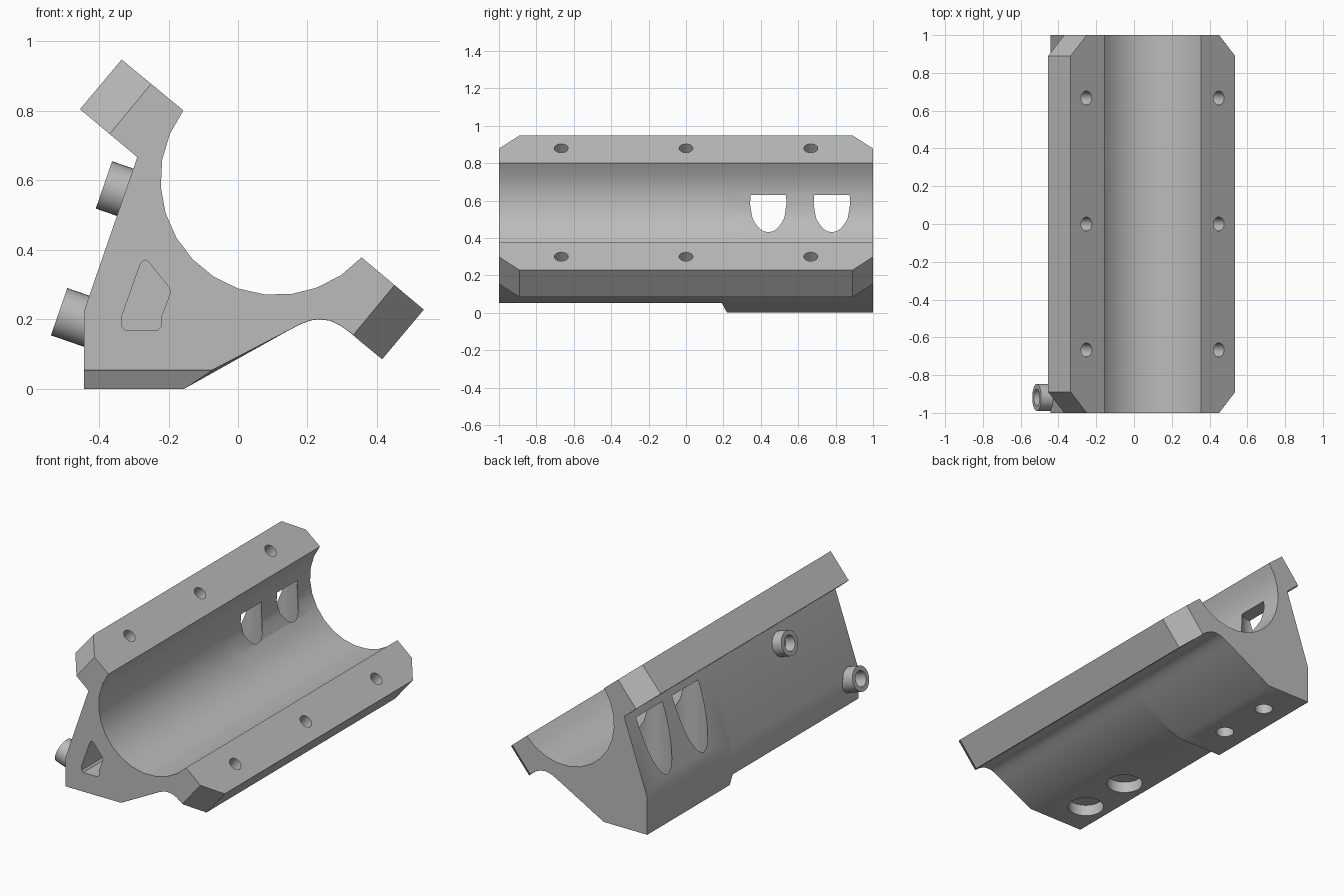
import bpy, bmesh, math
from mathutils import Vector

if "Cube" in bpy.data.objects:
    bpy.data.objects.remove(bpy.data.objects["Cube"], do_unlink=True)

grey = bpy.data.materials.new("plain grey")
grey.use_nodes = True
grey.diffuse_color = (0.5, 0.5, 0.5, 1)
grey.node_tree.nodes["Principled BSDF"].inputs["Base Color"].default_value = (0.5, 0.5, 0.5, 1)

ALONG = Vector((0.7706, 0, -0.6378))    # across the tilted clamping face
OUT = Vector((0.6378, 0, 0.7706))       # normal of the clamping face
TOP_CORNER = Vector((-0.335, 0, 0.948))
WIDTH = 1.129
WALL_OUT = Vector((-0.945, 0, 0.327))   # normal of the leaning wall


def loft(bm, rings):
    """Join rings of points into a closed solid with flat end caps."""
    loops = [[bm.verts.new(p) for p in ring] for ring in rings]
    n = len(loops[0])
    faces = [bm.faces.new(loops[0]), bm.faces.new(loops[-1])]
    for a, b in zip(loops, loops[1:]):
        for i in range(n):
            j = (i + 1) % n
            faces.append(bm.faces.new((a[i], a[j], b[j], b[i])))
    bmesh.ops.recalc_face_normals(bm, faces=faces)


def revolve(bm, profile, origin, axis, sides=32):
    """Revolve (radius, height) pairs about an axis."""
    turn = Vector((0, 0, 1)).rotation_difference(Vector(axis))
    rings = []
    for r, h in profile:
        rings.append([Vector(origin) + turn @ Vector((r * math.cos(t), r * math.sin(t), h))
                      for t in (2 * math.pi * i / sides for i in range(sides))])
    loft(bm, rings)


def make_object(bm, name):
    mesh = bpy.data.meshes.new(name)
    bm.to_mesh(mesh)
    bm.free()
    mesh.materials.append(grey)
    ob = bpy.data.objects.new(name, mesh)
    bpy.context.collection.objects.link(ob)
    return ob


def smooth(ob):
    bpy.ops.object.select_all(action='DESELECT')
    ob.select_set(True)
    bpy.context.view_layer.objects.active = ob
    bpy.ops.object.shade_smooth_by_angle(angle=math.radians(32))


# Body cross-section: bore arc, flanges, leaning wall, base and underside
def section(y, base_z, base_x):
    pts = []
    for i in range(14):
        t = math.radians(317.6 - i * 174.2 / 13)
        pts.append((0.11 + 0.333 * math.cos(t), 0.603 + 0.333 * math.sin(t)))
    pts += [(-0.335, 0.948), (-0.455, 0.805), (-0.29, 0.667), (-0.443, 0.225),
            (-0.443, base_z), (base_x, base_z),
            (0.14, 0.165), (0.18, 0.186), (0.21, 0.197), (0.235, 0.2), (0.265, 0.196),
            (0.295, 0.182), (0.325, 0.16), (0.36, 0.13), (0.415, 0.085), (0.535, 0.228)]
    return [Vector((x, y, z)) for x, z in pts]


bm = bmesh.new()
loft(bm, [section(-1, 0.053, -0.075), section(0.19, 0.053, -0.075),
          section(0.22, 0, -0.155), section(1, 0, -0.155)])

# Rounded underside edges at both ends
for end, size in ((-1, 0.055), (1, 0.1)):
    edges = [e for e in bm.edges
             if all(abs(v.co.y - end) < 1e-4 and v.co.z < 0.21 and v.co.x < 0.37 for v in e.verts)]
    bmesh.ops.bevel(bm, geom=edges, offset=size, segments=6, profile=0.5,
                    affect='EDGES', clamp_overlap=True)
bmesh.ops.recalc_face_normals(bm, faces=bm.faces)
body = make_object(bm, "cradle_body")

# Cutters
bm = bmesh.new()

# Clipped flange corners
for end in (-1, 1):
    for start, way in ((TOP_CORNER, ALONG), (TOP_CORNER + ALONG * WIDTH, -ALONG)):
        tri = [(-0.1, 1.1), (0.12, 1.1), (0.12, 0.99), (-0.1, 0.79)]
        tri = [(-0.05, 0.84), (0.16, 1.05), (-0.05, 1.05)]
        loft(bm, [[start + way * u + Vector((0, end * y, 0)) + OUT * h for u, y in tri]
                  for h in (-0.3, 0.1)])

# Screw holes in the flanges
for y in (-0.667, 0, 0.667):
    for u in (0.108, WIDTH - 0.112):
        origin = TOP_CORNER + ALONG * u + Vector((0, y, 0))
        revolve(bm, [(0.037, -0.14), (0.037, 0.05)], origin, OUT, 20)

# Stepped screw wells at the back, shallow round pockets at the front
for y in (0.44, 0.78):
    revolve(bm, [(0.05, -0.05), (0.05, 0.12), (0.125, 0.12), (0.125, 0.63)],
            (-0.3, y, 0), (0, 0, 1))
    revolve(bm, [(0.1, -0.05), (0.1, 0.12)], (-0.3, -y, 0), (0, 0, 1))

# Front pocket
outline = [(-0.335, 0.18), (-0.325, 0.168), (-0.232, 0.168), (-0.222, 0.178), (-0.222, 0.205),
           (-0.195, 0.275), (-0.197, 0.29), (-0.257, 0.365), (-0.268, 0.371), (-0.28, 0.362),
           (-0.335, 0.208)]
loft(bm, [[Vector((x, y, z)) for x, z in outline] for y in (-1.1, -0.6)])

cutters = make_object(bm, "cutters")
cutters.hide_render = True
cut = body.modifiers.new("cut", 'BOOLEAN')
cut.operation = 'DIFFERENCE'
cut.solver = 'EXACT'
cut.use_self = True
cut.object = cutters
bpy.context.view_layer.objects.active = body
bpy.ops.object.modifier_apply(modifier="cut")
bpy.data.objects.remove(cutters, do_unlink=True)
smooth(body)
flat = body.modifiers.new("even shading", 'WEIGHTED_NORMAL')
flat.keep_sharp = True

# Hollow pegs on the leaning wall
for name, tip, length in (("lower_peg", (-0.515, -0.918, 0.222), 0.14),
                          ("upper_peg", (-0.386, -0.43, 0.587), 0.09)):
    bm = bmesh.new()
    revolve(bm, [(0.072, -length), (0.072, 0), (0.045, 0), (0.045, 0.02 - length)], tip, WALL_OUT)
    smooth(make_object(bm, name))
